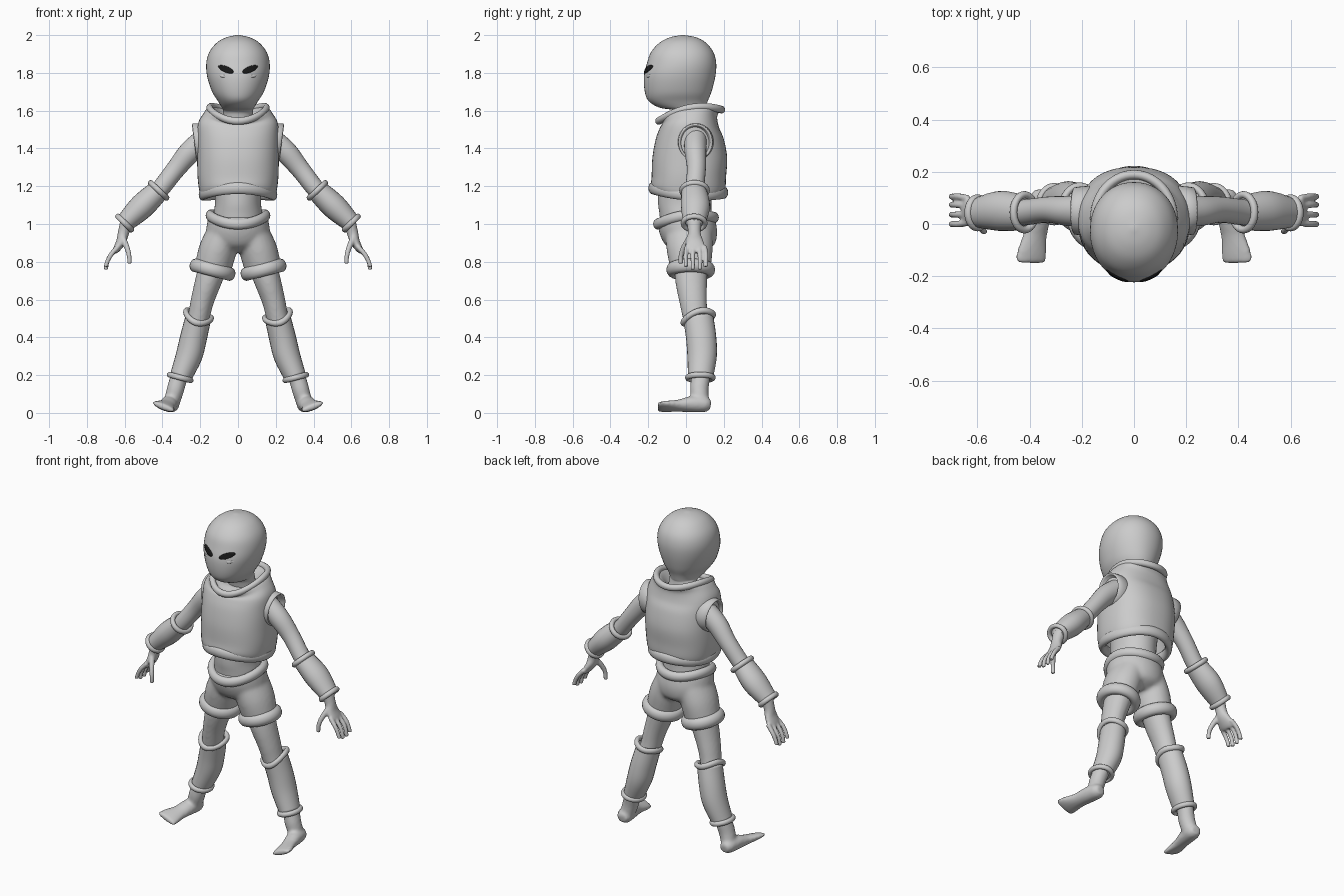
import bpy, bmesh, math
from mathutils import Vector
from mathutils.bvhtree import BVHTree

cube = bpy.data.objects.get("Cube")
if cube:
    bpy.data.objects.remove(cube, do_unlink=True)


def material(name, value):
    m = bpy.data.materials.new(name)
    m.use_nodes = True
    colour = (value, value, value, 1)
    m.diffuse_color = colour
    m.node_tree.nodes["Principled BSDF"].inputs["Base Color"].default_value = colour
    return m


GREY = material("plain grey", 0.6)
BLACK = material("eye black", 0.01)


def finish(name, bm, mat=GREY, mirror=False, voxel=0):
    """Turn a bmesh into a smooth object, optionally mirrored and fused."""
    bmesh.ops.recalc_face_normals(bm, faces=bm.faces)
    for f in bm.faces:
        f.smooth = True
    mesh = bpy.data.meshes.new(name)
    bm.to_mesh(mesh)
    bm.free()
    mesh.materials.append(mat)
    ob = bpy.data.objects.new(name, mesh)
    bpy.context.collection.objects.link(ob)
    if mirror:
        ob.modifiers.new("mirror", 'MIRROR').use_mirror_merge = False
    if voxel:
        r = ob.modifiers.new("fuse", 'REMESH')
        r.mode = 'VOXEL'
        r.voxel_size = voxel
        r.use_smooth_shade = True
        s = ob.modifiers.new("soften", 'SMOOTH')
        s.iterations = 6
    return ob


def spline(rows, n=5):
    """Catmull-Rom interpolation of equal-length rows of numbers."""
    p = [rows[0]] + list(rows) + [rows[-1]]
    out = []
    for i in range(1, len(p) - 2):
        for k in range(n):
            t = k / n
            out.append([0.5 * (2 * b + (c - a) * t + (2 * a - 5 * b + 4 * c - d) * t * t
                               + (3 * b - a - 3 * c + d) * t ** 3)
                        for a, b, c, d in zip(*p[i - 1:i + 3])])
    return out + [list(rows[-1])]


def skin(bm, rings, loop=False):
    """Bridge rings of points with quads; cap the ends unless looped."""
    vs = [[bm.verts.new(p) for p in ring] for ring in rings]
    n = len(vs[0])
    for i in range(len(vs) if loop else len(vs) - 1):
        a, b = vs[i], vs[(i + 1) % len(vs)]
        for j in range(n):
            k = (j + 1) % n
            bm.faces.new((a[j], a[k], b[k], b[j]))
    if not loop:
        bm.faces.new(vs[0][::-1])
        bm.faces.new(vs[-1])


def angles(n):
    return [2 * math.pi * i / n for i in range(n)]


def body(bm, rows, power=2.0, seg=48):
    """Stacked rings: z, half width, front y, back y, tilt, saddle."""
    def bend(v):
        return math.copysign(abs(v) ** (2 / power), v)
    rings = []
    for z, rx, yf, yb, tilt, saddle in spline([(r + (0, 0))[:6] for r in rows]):
        rings.append([(rx * bend(math.cos(t)),
                       (yf + yb) / 2 + (yb - yf) / 2 * bend(math.sin(t)),
                       z + tilt * math.sin(t) + saddle * math.cos(2 * t)) for t in angles(seg)])
    skin(bm, rings)


def limb(bm, rows, ref=(0, 1, 0), side=1, seg=24):
    """Tube along a path: x, y, z, radius across, radius along ref."""
    rows = spline(rows)
    pts = [Vector((r[0] * side, r[1], r[2])) for r in rows]
    rings = []
    for i, (p, r) in enumerate(zip(pts, rows)):
        d = (pts[min(i + 1, len(pts) - 1)] - pts[max(i - 1, 0)]).normalized()
        v = Vector(ref)
        v = (v - d * v.dot(d)).normalized()
        u = d.cross(v)
        rings.append([p + u * r[3] * math.cos(t) + v * r[4] * math.sin(t) for t in angles(seg)])
    skin(bm, rings)


def band(bm, centre, rx, ry, lean, thick, height, tilt=0, saddle=0):
    """Padded ring; lean turns it about the y axis."""
    u = Vector((math.cos(lean), 0, math.sin(lean)))
    w = Vector((-math.sin(lean), 0, math.cos(lean)))
    rings = []
    for t in angles(56):
        out = u * rx * math.cos(t) + Vector((0, ry * math.sin(t), 0))
        c = Vector(centre) + out + w * (tilt * math.sin(t) + saddle * math.cos(2 * t))
        out.normalize()
        rings.append([c + out * thick * math.cos(a) + w * height * math.sin(a) for a in angles(14)])
    skin(bm, rings, loop=True)


# head and neck
bm = bmesh.new()
body(bm, [(1.48, .085, -.03, .13), (1.56, .08, -.04, .11), (1.6, .08, -.06, .102),
          (1.616, .086, -.14, .105), (1.65, .106, -.197, .115), (1.7, .137, -.218, .135),
          (1.78, .163, -.223, .155), (1.85, .168, -.207, .16), (1.91, .152, -.185, .145),
          (1.96, .112, -.14, .105), (1.988, .062, -.085, .055), (2.0, .008, -.025, -.01)], 2.1)
tree = BVHTree.FromBMesh(bm)
finish("head", bm)

# slanted eyes: thin plates that follow the face
bm = bmesh.new()
rings = []
for size, gap in ((.05, .005), (.4, .006), (.75, .006), (1, .005), (1.02, -.004)):
    ring = []
    for t in angles(28):
        a, b = .043 * size * math.cos(t), .016 * size * math.sin(t)
        x, z = .064 + a * .93 - b * .37, 1.819 + a * .37 + b * .93
        hit = tree.ray_cast(Vector((x, -1, z)), Vector((0, 1, 0)))[0]
        ring.append((x, hit.y - gap, z))
    rings.append(ring)
skin(bm, rings)
finish("eyes", bm, BLACK, mirror=True)

# lower eyelids
bm = bmesh.new()
limb(bm, [(.04, -.205, 1.785, .004, .006), (.075, -.194, 1.782, .01, .012),
          (.105, -.172, 1.79, .004, .006)])
finish("eyelids", bm, mirror=True)

# waist under the vest
bm = bmesh.new()
body(bm, [(.95, .14, -.13, .14), (1.05, .13, -.14, .135), (1.13, .122, -.148, .135),
          (1.3, .14, -.14, .15)])
finish("waist", bm)

# vest with an open hem
bm = bmesh.new()
body(bm, [(1.29, .15, -.15, .16), (1.165, .185, -.165, .185, -.012, -.011),
          (1.18, .203, -.185, .207, -.012, -.011), (1.25, .214, -.182, .212),
          (1.35, .216, -.178, .218), (1.45, .216, -.16, .2), (1.52, .212, -.138, .175, 0, .01),
          (1.565, .185, -.128, .165, .02, .018), (1.595, .155, -.14, .178, .03, .02),
          (1.585, .125, -.1, .14, .03, .02), (1.55, .08, -.05, .1)], 2.35)
finish("vest", bm)
bm = bmesh.new()
band(bm, (0, .012, 1.167), .187, .19, 0, .021, .032, -.012, -.011)
finish("vest_hem", bm)
bm = bmesh.new()
band(bm, (0, .022, 1.595), .15, .167, 0, .018, .02, .03, .02)
finish("collar", bm)

# flared armholes
bm = bmesh.new()
rings = []
for x, ry, rz in ((.12, .1, .105), (.2, .094, .1), (.228, .09, .098), (.232, .084, .092),
                  (.222, .078, .086), (.18, .07, .075)):
    rings.append([(x + .012 * math.sin(t), .05 + ry * math.cos(t), 1.433 + rz * math.sin(t))
                  for t in angles(36)])
skin(bm, rings)
finish("armholes", bm, mirror=True)

# shorts: hips and both legs fused
bm = bmesh.new()
body(bm, [(1.035, .158, -.15, .152), (.96, .168, -.143, .165), (.89, .15, -.11, .15),
          (.85, .07, -.05, .09)])
for side in (1, -1):
    limb(bm, [(.07, .015, .96, .09, .125), (.108, .02, .86, .1, .122),
              (.135, .025, .755, .097, .105)], side=side)
finish("shorts", bm, voxel=.011)
bm = bmesh.new()
band(bm, (0, 0, 1.031), .147, .15, 0, .024, .029, .0175, .014)
finish("belt", bm)
bm = bmesh.new()
band(bm, (.135, .025, .758), .095, .1, .25, .029, .036)
finish("shorts_cuffs", bm, mirror=True)

# legs and feet
bm = bmesh.new()
limb(bm, [(.1, .03, .88, .08, .09), (.15, .027, .72, .072, .086), (.187, .037, .6, .062, .074),
          (.21, .05, .5, .058, .066), (.25, .075, .35, .058, .065), (.308, .077, .2, .047, .052),
          (.332, .07, .12, .046, .049), (.352, .077, .05, .042, .046)])
limb(bm, [(.352, .13, .04, .028, .026), (.355, .1, .044, .044, .04), (.365, .03, .046, .047, .042),
          (.378, -.04, .038, .047, .03), (.392, -.115, .034, .062, .021),
          (.395, -.15, .032, .058, .014)], ref=(-.36, 0, .93))
finish("legs", bm, mirror=True, voxel=.009)

# shin guards and their rims
bm = bmesh.new()
limb(bm, [(.21, .065, .505, .068, .08), (.235, .08, .4, .071, .08), (.26, .085, .3, .07, .078),
          (.306, .076, .185, .057, .066)])
finish("shin_guards", bm, mirror=True)
bm = bmesh.new()
band(bm, (.212, .065, .508), .07, .08, .3, .014, .017, .022, .01)
band(bm, (.306, .076, .187), .059, .068, .26, .013, .015)
finish("shin_guard_rims", bm, mirror=True)

# arms
bm = bmesh.new()
limb(bm, [(.16, .05, 1.46, .06, .06), (.25, .05, 1.385, .06, .058), (.33, .055, 1.29, .051, .05),
          (.42, .045, 1.175, .048, .05), (.52, .045, 1.07, .045, .05), (.6, .043, 1.0, .035, .042)])
finish("arms", bm, mirror=True)

# forearm guards and their rims
bm = bmesh.new()
limb(bm, [(.42, .042, 1.178, .058, .066), (.51, .05, 1.092, .067, .077),
          (.6, .043, 1.005, .05, .058)])
finish("forearm_guards", bm, mirror=True)
bm = bmesh.new()
band(bm, (.42, .045, 1.178), .058, .067, .76, .014, .015)
band(bm, (.6, .043, 1.005), .051, .058, .78, .013, .015)
finish("forearm_guard_rims", bm, mirror=True)

# hands: palm, four fingers and a thumb fused
bm = bmesh.new()
limb(bm, [(.588, .043, 1.015, .035, .04), (.606, .044, .955, .03, .034),
          (.618, .045, .91, .026, .046), (.642, .05, .868, .019, .054),
          (.655, .05, .85, .012, .048)])
for y, drop in ((.006, .015), (.038, 0), (.07, 0), (.098, .015)):
    spread = .05 + (y - .05) * 1.15
    limb(bm, [(.635, y, .88, .014, .014), (.672, spread, .838, .013, .013),
              (.692, spread, .8, .012, .012), (.7, spread, .758 + drop, .012, .012)], seg=14)
limb(bm, [(.61, .02, .925, .018, .018), (.588, -.012, .875, .015, .015),
          (.577, -.026, .835, .013, .013), (.574, -.028, .79, .012, .012)], seg=14)
finish("hands", bm, mirror=True, voxel=.0055)
